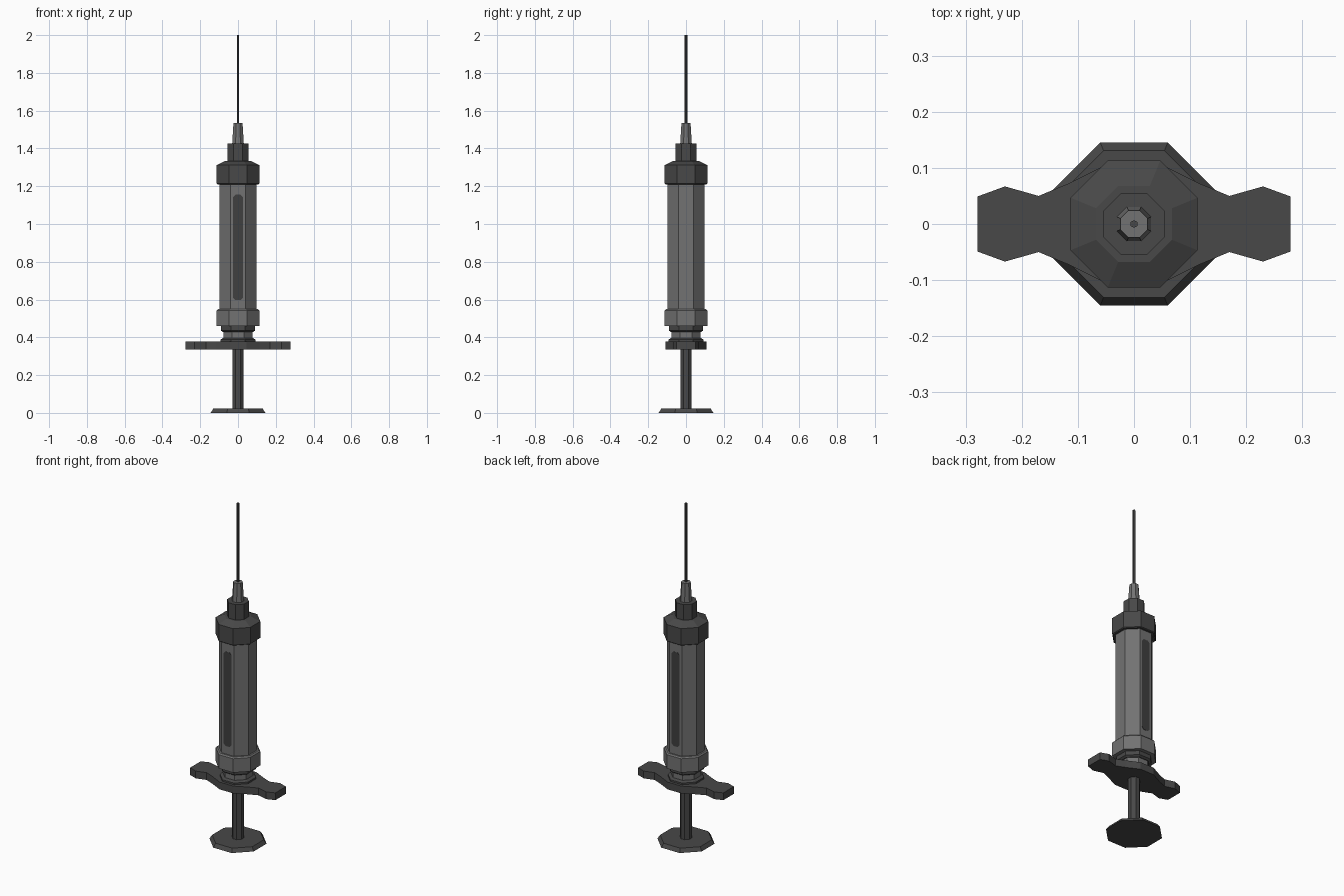
import bpy, bmesh, math

if "Cube" in bpy.data.objects:
    bpy.data.objects.remove(bpy.data.objects["Cube"])


def material(name, v):
    m = bpy.data.materials.new(name)
    m.diffuse_color = (v, v, v, 1)
    m.use_nodes = True
    m.node_tree.nodes["Principled BSDF"].inputs["Base Color"].default_value = m.diffuse_color
    return m


DARK = material("dark grey", 0.065)
LIGHT = material("light grey", 0.17)
GLASS = material("window grey", 0.05)


def finish(bm, name, mat):
    bmesh.ops.recalc_face_normals(bm, faces=bm.faces)
    me = bpy.data.meshes.new(name)
    bm.to_mesh(me)
    bm.free()
    me.materials.append(mat)
    ob = bpy.data.objects.new(name, me)
    bpy.context.collection.objects.link(ob)
    return ob


def lathe(name, mat, profile, sides=8):
    """Faceted solid from (half width across flats, z) pairs."""
    bm = bmesh.new()
    rings = []
    for w, z in profile:
        r = w / math.cos(math.pi / sides)
        angs = [(i + 0.5) * 2 * math.pi / sides for i in range(sides)]
        rings.append([bm.verts.new((r * math.cos(a), r * math.sin(a), z)) for a in angs])
    for a, b in zip(rings, rings[1:]):
        for i in range(sides):
            j = (i + 1) % sides
            bm.faces.new((a[i], a[j], b[j], b[i]))
    bm.faces.new(rings[0][::-1])
    bm.faces.new(rings[-1])
    return finish(bm, name, mat)


def prism(name, mat, outline, offset):
    """Extrude a closed 3D outline along offset."""
    bm = bmesh.new()
    f = bm.faces.new([bm.verts.new(p) for p in outline])
    ext = bmesh.ops.extrude_face_region(bm, geom=[f], use_keep_orig=True)
    new = [v for v in ext["geom"] if isinstance(v, bmesh.types.BMVert)]
    bmesh.ops.translate(bm, vec=offset, verts=new)
    return finish(bm, name, mat)


# Plunger
lathe("thumb_pad", DARK, [(0.145, 0), (0.131, 0.022)])
lathe("plunger_rod", DARK, [(0.03, 0.02), (0.03, 0.36)])

# Finger flange: one quarter outline mirrored in x and y
quarter = [(0.279, 0.049), (0.23, 0.067), (0.17, 0.05), (0.115, 0.073), (0.045, 0.108)]
upper = quarter + [(-x, y) for x, y in quarter[::-1]]
outline = upper + [(x, -y) for x, y in [(-x, y) for x, y in upper]]
prism("finger_flange", DARK, [(x, y, 0.335) for x, y in outline], (0, 0, 0.043))

# Neck with two rings
lathe("neck", LIGHT, [(0.076, 0.37), (0.076, 0.47)])
lathe("lower_neck_ring", DARK, [(0.092, 0.376), (0.092, 0.388), (0.08, 0.396)])
lathe("upper_neck_ring", DARK, [(0.08, 0.428), (0.091, 0.436), (0.091, 0.465)])

# Barrel and collars
lathe("lower_collar", LIGHT, [(0.113, 0.46), (0.113, 0.542), (0.106, 0.549)])
lathe("barrel", LIGHT, [(0.097, 0.54), (0.097, 1.22)])
lathe("upper_collar", DARK, [(0.108, 1.21), (0.113, 1.214), (0.113, 1.312), (0.068, 1.334)])

# Windows on the front and back of the barrel
w, c, lo, hi = 0.027, 0.014, 0.597, 1.155
win = [(-c, lo), (c, lo), (w, lo + c), (w, hi - c), (c, hi), (-c, hi), (-w, hi - c), (-w, lo + c)]
for name, s in (("front_window", -1), ("back_window", 1)):
    prism(name, GLASS, [(x, s * 0.094, z) for x, z in win], (0, s * 0.0045, 0))

# Needle end
lathe("needle_hub", DARK, [(0.055, 1.32), (0.055, 1.425)])
lathe("needle_cone", LIGHT, [(0.031, 1.42), (0.024, 1.535)])
lathe("needle", DARK, [(0.006, 1.53), (0.006, 2.0)], 6)
